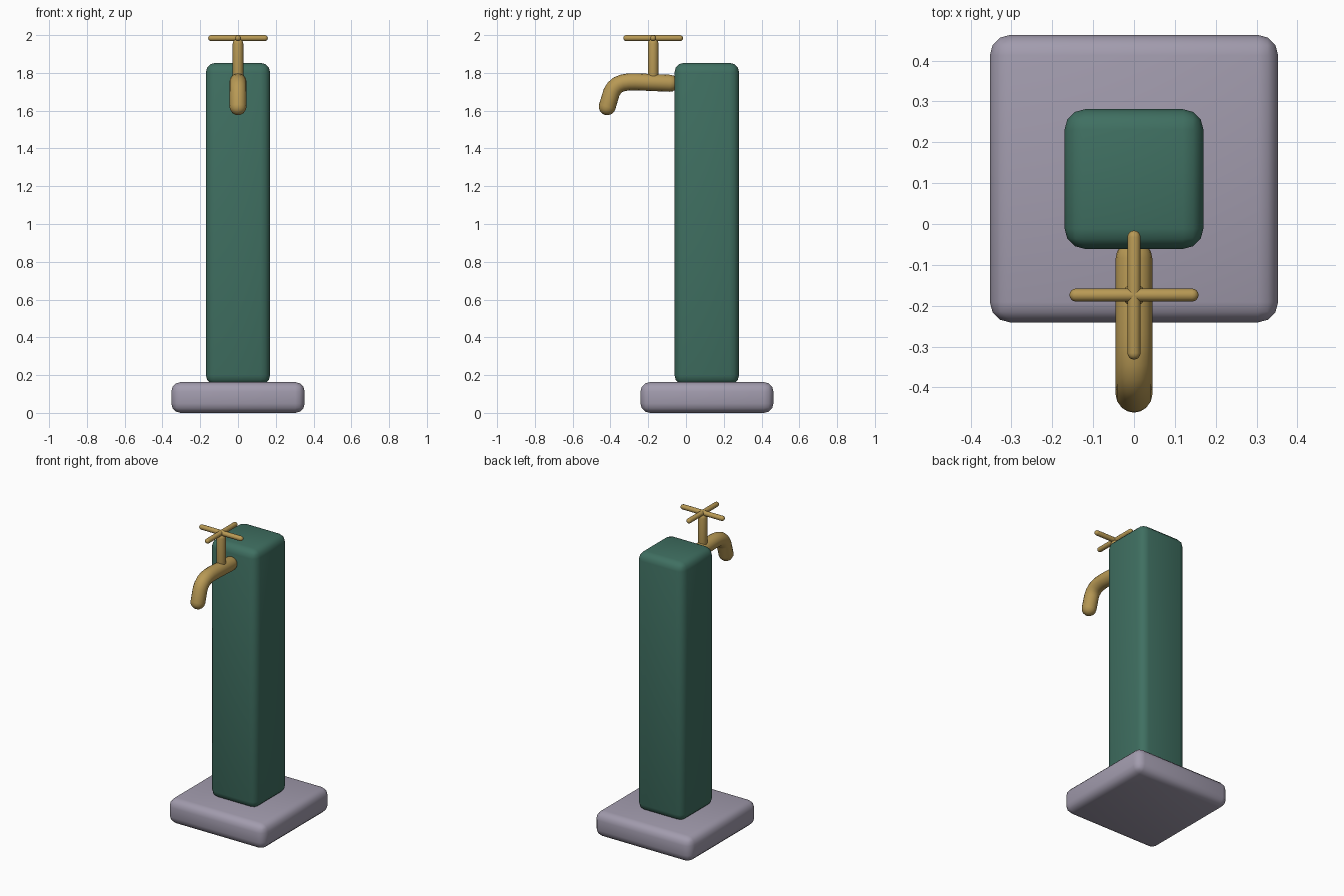
import bpy, bmesh, math
from mathutils import Vector

if "Cube" in bpy.data.objects:
    bpy.data.objects.remove(bpy.data.objects["Cube"])


def material(name, color):
    m = bpy.data.materials.new(name)
    m.diffuse_color = (*color, 1)
    m.use_nodes = True
    m.node_tree.nodes["Principled BSDF"].inputs["Base Color"].default_value = m.diffuse_color
    return m


GREEN = material("green paint", (0.05, 0.16, 0.12))
STONE = material("stone", (0.36, 0.33, 0.42))
BRASS = material("brass", (0.48, 0.32, 0.09))


def finish(name, bm, mat):
    bmesh.ops.recalc_face_normals(bm, faces=bm.faces)
    me = bpy.data.meshes.new(name)
    bm.to_mesh(me)
    bm.free()
    me.materials.append(mat)
    ob = bpy.data.objects.new(name, me)
    bpy.context.collection.objects.link(ob)
    bpy.ops.object.select_all(action='DESELECT')
    bpy.context.view_layer.objects.active = ob
    ob.select_set(True)
    bpy.ops.object.shade_smooth_by_angle(angle=math.radians(40))
    return ob


def rounded_box(name, lo, hi, bevel, mat):
    lo, hi = Vector(lo), Vector(hi)
    bm = bmesh.new()
    bmesh.ops.create_cube(bm, size=1)
    for v in bm.verts:
        v.co = (lo + hi) / 2 + v.co * (hi - lo)
    bmesh.ops.bevel(bm, geom=bm.edges[:], offset=bevel, segments=3,
                    profile=0.5, affect='EDGES')
    return finish(name, bm, mat)


def rod(name, path, r, mat, sides=16, cap=4):
    """Tube along a path with hemispherical ends."""
    pts = [Vector(p) for p in path]
    dirs = [(b - a).normalized() for a, b in zip(pts, pts[1:])]
    tangents = [dirs[0]] + [(a + b).normalized() for a, b in zip(dirs, dirs[1:])] + [dirs[-1]]
    angles = [math.pi / 2 * i / cap for i in range(1, cap)]
    rings = [(pts[0] - dirs[0] * r * math.sin(a), tangents[0], r * math.cos(a))
             for a in reversed(angles)]
    rings += [(p, t, r) for p, t in zip(pts, tangents)]
    rings += [(pts[-1] + dirs[-1] * r * math.sin(a), tangents[-1], r * math.cos(a))
              for a in angles]
    side = Vector((0, 1, 0)) if abs(dirs[0].x) > 0.9 else Vector((1, 0, 0))
    bm = bmesh.new()
    loops = []
    for c, t, rad in rings:
        up = t.cross(side).normalized()
        loops.append([bm.verts.new(c + rad * (side * math.cos(k) + up * math.sin(k)))
                      for k in (2 * math.pi * i / sides for i in range(sides))])
    for a, b in zip(loops, loops[1:]):
        for i in range(sides):
            j = (i + 1) % sides
            bm.faces.new((a[i], a[j], b[j], b[i]))
    for loop, tip in ((loops[0], pts[0] - dirs[0] * r), (loops[-1], pts[-1] + dirs[-1] * r)):
        v = bm.verts.new(tip)
        for i in range(sides):
            bm.faces.new((loop[i], loop[(i + 1) % sides], v))
    return finish(name, bm, mat)


# Plinth and post
rounded_box("base_slab", (-0.353, -0.241, 0), (0.353, 0.463, 0.163), 0.05, STONE)
rounded_box("post", (-0.17, -0.061, 0.15), (0.17, 0.281, 1.853), 0.05, GREEN)

# Bent spout
spout = [(-0.085, 1.745), (-0.27, 1.753), (-0.305, 1.752), (-0.335, 1.747),
         (-0.36, 1.737), (-0.38, 1.72), (-0.394, 1.697), (-0.417, 1.621)]
rod("spout", [(0, y, z) for y, z in spout], 0.045, BRASS)

# Valve stem and cross handle
HY, HZ = -0.174, 1.984
rod("valve_stem", [(0, HY, 1.76), (0, HY, 1.955)], 0.028, BRASS)
for name, dx, dy in (("handle_bar_x", 0.142, 0), ("handle_bar_y", 0, 0.142)):
    rod(name, [(-dx, HY - dy, HZ), (dx, HY + dy, HZ)], 0.016, BRASS, sides=12)
